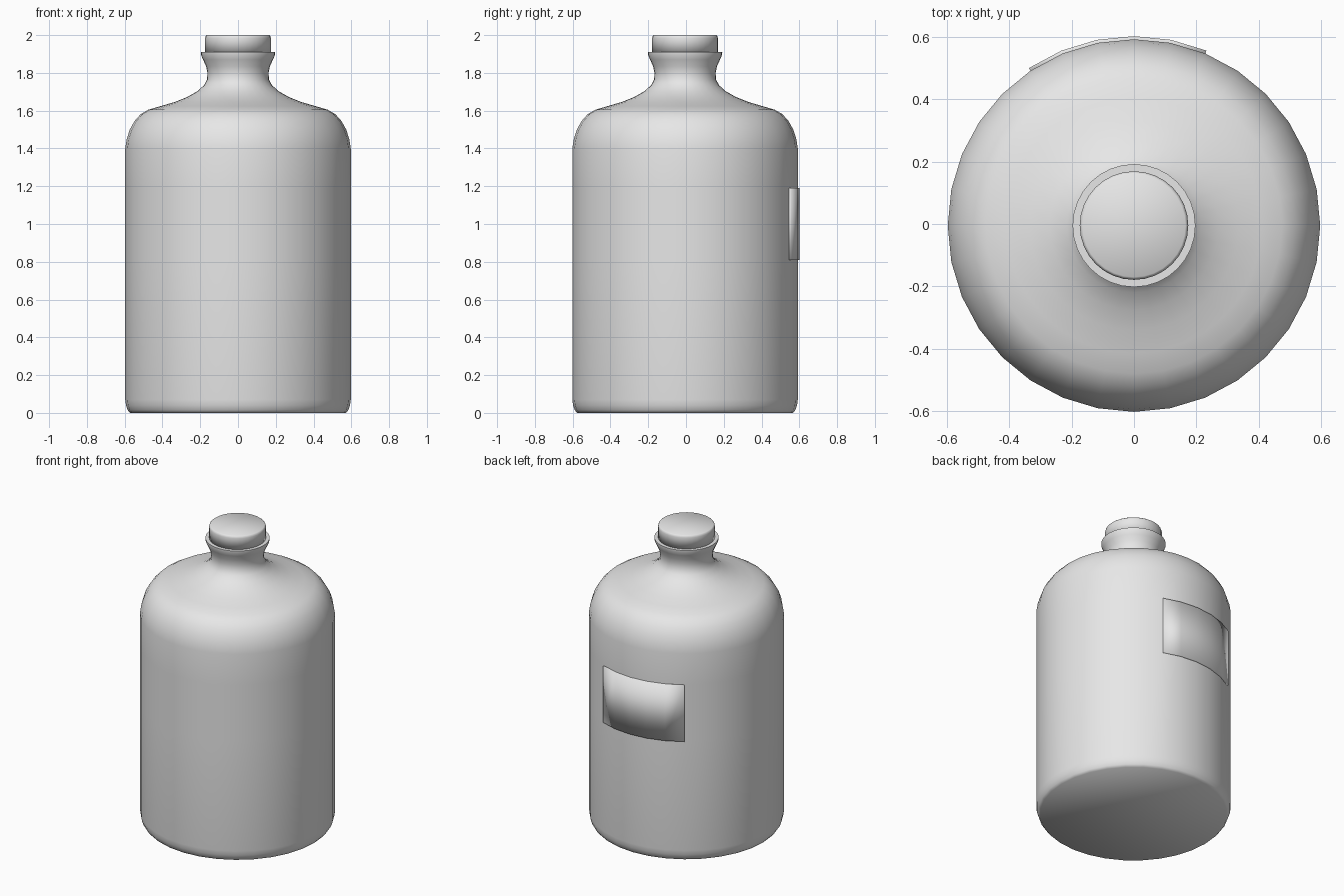
import bpy, bmesh
from math import cos, sin, pi, atan2, radians

SIDES = 32
CENTRE_Y = -0.005

if "Cube" in bpy.data.objects:
    bpy.data.objects.remove(bpy.data.objects["Cube"], do_unlink=True)

grey = bpy.data.materials.new("plain grey")
grey.use_nodes = True
colour = (0.8, 0.8, 0.8, 1)
grey.diffuse_color = colour
grey.node_tree.nodes["Principled BSDF"].inputs["Base Color"].default_value = colour


def lathe(profile):
    """Turn (radius, height) points around the z axis and close both ends."""
    bm = bmesh.new()
    rings = [[bm.verts.new((r * cos(2 * pi * i / SIDES), r * sin(2 * pi * i / SIDES), z))
              for i in range(SIDES)] for r, z in profile]
    for low, high in zip(rings, rings[1:]):
        for i in range(SIDES):
            j = (i + 1) % SIDES
            bm.faces.new((low[i], low[j], high[j], high[i]))
    bm.faces.new(rings[0][::-1])
    bm.faces.new(rings[-1])
    return bm


def finish(bm, name, sharp_above):
    """Smooth the faces, keeping hard edges only above a given height."""
    bm.normal_update()
    for face in bm.faces:
        face.smooth = True
    for edge in bm.edges:
        high = min(v.co.z for v in edge.verts) > sharp_above
        if high and edge.calc_face_angle(0) > radians(40):
            edge.smooth = False
    mesh = bpy.data.meshes.new(name)
    bm.to_mesh(mesh)
    bm.free()
    mesh.materials.append(grey)
    obj = bpy.data.objects.new(name, mesh)
    obj.location.y = CENTRE_Y
    bpy.context.collection.objects.link(obj)


# Bottle: base, straight wall, rounded shoulder, neck and flared lip
foot = [(0.572, 0), (0.584, 0.015), (0.593, 0.04), (0.597, 0.07)]
wall = [(0.597, 0.81), (0.597, 1.19), (0.597, 1.4)]
shoulder = [(0.589, 1.45), (0.573, 1.5), (0.548, 1.545), (0.515, 1.582),
            (0.475, 1.605), (0.41, 1.624), (0.335, 1.646), (0.27, 1.672),
            (0.215, 1.703), (0.18, 1.735)]
neck = [(0.164, 1.765), (0.162, 1.8), (0.169, 1.835), (0.185, 1.87),
        (0.196, 1.895), (0.197, 1.91)]
bottle = lathe(foot + wall + shoulder + neck)

# Raised label panel on the back, five wall faces wide
panel = []
for face in bottle.faces:
    c = face.calc_center_median()
    if 0.9 < c.z < 1.1 and radians(67) < atan2(c.y, c.x) < radians(124):
        panel.append(face)
raised = bmesh.ops.extrude_face_region(bottle, geom=panel)["geom"]
for v in raised:
    if isinstance(v, bmesh.types.BMVert):
        v.co.xy *= 1 + 0.01 / 0.597
finish(bottle, "bottle", 1.9)

# Stopper with a softened top edge
finish(lathe([(0.174, 1.905), (0.174, 1.985), (0.171, 1.995), (0.165, 2.0)]),
       "stopper", 1.99)
